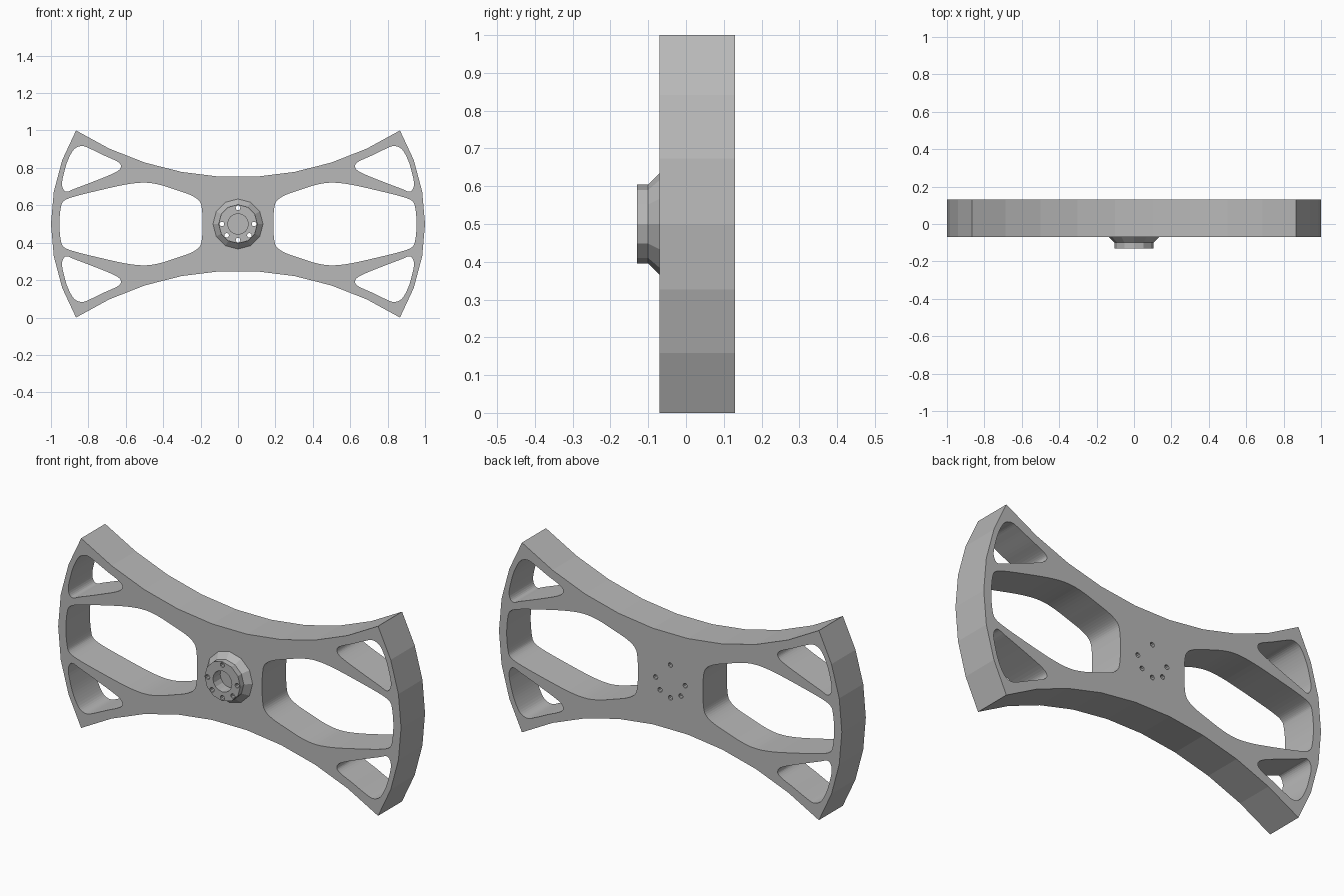
import bpy
import bmesh
from math import sin, cos, radians, asin, pi
from mathutils import Matrix, Vector

cube = bpy.data.objects.get("Cube")
if cube:
    bpy.data.objects.remove(cube, do_unlink=True)

MID = 0.5          # height of the centre line
FACE = -0.07       # y of the body's front face
BACK = 0.13
HUB_FRONT = -0.13

grey = bpy.data.materials.new("grey metal")
grey.use_nodes = True
colour = (0.48, 0.48, 0.48, 1)
grey.diffuse_color = colour
grey.node_tree.nodes["Principled BSDF"].inputs["Base Color"].default_value = colour


def circle(radius, sides, cx=0.0, cz=0.0):
    return [(cx + radius * cos(2 * pi * i / sides),
             cz + radius * sin(2 * pi * i / sides)) for i in range(sides)]


def smooth_loop(points, steps=5):
    """Closed Catmull-Rom curve through the points."""
    pts = [Vector(p) for p in points]
    n = len(pts)
    out = []
    for i in range(n):
        a, b, c, d = (pts[(i + k - 1) % n] for k in range(4))
        for s in range(steps):
            t = s / steps
            p = 0.5 * (2 * b + (c - a) * t + (2 * a - 5 * b + 4 * c - d) * t ** 2
                       + (3 * b - a - 3 * c + d) * t ** 3)
            out.append((p.x, p.y))
    return out


def flip(loop, sx, sz):
    return [(x * sx, z * sz) for x, z in loop]


def plate(name, loops, y_front, y_back):
    """Extrude an outline with holes between two depths."""
    curve = bpy.data.curves.new(name, "CURVE")
    curve.dimensions = "2D"
    curve.fill_mode = "BOTH"
    curve.extrude = (y_back - y_front) / 2
    for loop in loops:
        spline = curve.splines.new("POLY")
        spline.points.add(len(loop) - 1)
        for point, (x, z) in zip(spline.points, loop):
            point.co = (x, z, 0, 1)
        spline.use_cyclic_u = True
    temp = bpy.data.objects.new(name + " outline", curve)
    mesh = bpy.data.meshes.new_from_object(temp)
    bpy.data.objects.remove(temp)
    bpy.data.curves.remove(curve)
    mesh.transform(Matrix.Translation((0, (y_front + y_back) / 2, MID))
                   @ Matrix.Rotation(pi / 2, 4, "X"))
    bm = bmesh.new()
    bm.from_mesh(mesh)
    bmesh.ops.remove_doubles(bm, verts=bm.verts, dist=1e-5)
    bmesh.ops.recalc_face_normals(bm, faces=bm.faces)
    return add_object(name, bm)


def add_object(name, bm):
    mesh = bpy.data.meshes.new(name)
    bm.to_mesh(mesh)
    bm.free()
    mesh.materials.clear()
    mesh.materials.append(grey)
    for face in mesh.polygons:
        face.material_index = 0
        face.use_smooth = False
    obj = bpy.data.objects.new(name, mesh)
    bpy.context.collection.objects.link(obj)
    return obj


# Body outline: bowed ends on a unit circle, waisted top and bottom
end = [(cos(radians(a)), sin(radians(a))) for a in range(-30, 31, 10)]
waist_r, segments = 1.625, 9
half = asin(end[-1][0] / waist_r)
waist = []
for i in range(1, segments):
    a = half * (1 - 2 * i / segments)
    waist.append((waist_r * sin(a), 0.25 + waist_r * (1 - cos(a))))
outline = end + waist + flip(end, -1, -1) + flip(waist, -1, -1)

# Large window: upper half, mirrored below the centre line
upper = [(0.192, 0.07), (0.205, 0.12), (0.25, 0.153), (0.33, 0.182), (0.42, 0.21),
         (0.5, 0.221), (0.6, 0.211), (0.75, 0.178), (0.88, 0.145), (0.932, 0.122),
         (0.948, 0.085)]
window = smooth_loop([(0.19, 0)] + upper + [(0.955, 0)] + flip(upper[::-1], 1, -1))

# Corner window
corner = smooth_loop([(0.941, 0.209), (0.93, 0.275), (0.909, 0.342), (0.876, 0.4),
                      (0.834, 0.417), (0.79, 0.402), (0.715, 0.366), (0.642, 0.332),
                      (0.626, 0.305), (0.655, 0.276), (0.76, 0.232), (0.87, 0.19),
                      (0.92, 0.173)])

# Bolt holes run through the hub and the body
bolts = [circle(0.0125, 10, 0.086 * cos(radians(a)), 0.086 * sin(radians(a)))
         for a in (0, 90, 180, 225, 270, 315)]

windows = [flip(window, s, 1) for s in (1, -1)]
windows += [flip(corner, sx, sz) for sx in (1, -1) for sz in (1, -1)]
plate("body", [outline] + windows + bolts, FACE, BACK)

# Hub with a central socket that ends at the body
plate("hub", [circle(0.104, 12), circle(0.055, 16)] + bolts, HUB_FRONT, FACE)

# Tapered collar around the hub's foot
bm = bmesh.new()
bmesh.ops.create_cone(bm, cap_ends=False, segments=12, radius1=0.134, radius2=0.104,
                      depth=0.03)
bmesh.ops.rotate(bm, verts=bm.verts, matrix=Matrix.Rotation(pi / 2, 3, "X"))
bmesh.ops.translate(bm, verts=bm.verts, vec=(0, FACE - 0.015, MID))
add_object("hub_collar", bm)
